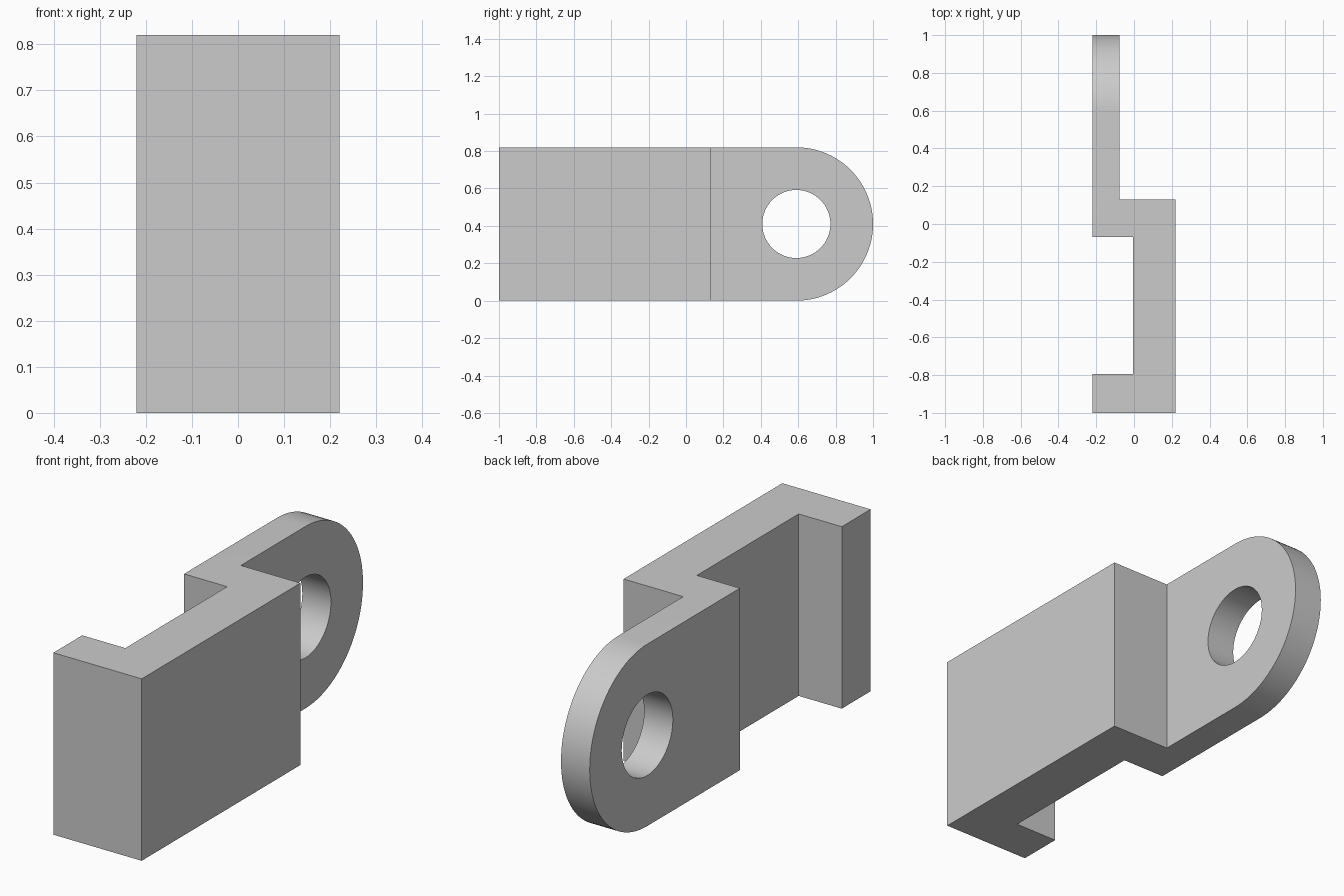
import bpy, bmesh
from math import sin, cos, pi, radians
from mathutils import Vector

cube = bpy.data.objects.get("Cube")
if cube:
    bpy.data.objects.remove(cube, do_unlink=True)

HEIGHT = 0.82
RADIUS = HEIGHT / 2
EYE_Y = 1 - RADIUS
HOLE_RADIUS = 0.182


def prism(name, outline, direction):
    """Extrude a closed outline of 3D points along a direction."""
    bm = bmesh.new()
    face = bm.faces.new([bm.verts.new(p) for p in outline])
    extruded = bmesh.ops.extrude_face_region(bm, geom=[face])["geom"]
    verts = [v for v in extruded if isinstance(v, bmesh.types.BMVert)]
    bmesh.ops.translate(bm, verts=verts, vec=Vector(direction))
    bmesh.ops.recalc_face_normals(bm, faces=bm.faces)
    mesh = bpy.data.meshes.new(name)
    bm.to_mesh(mesh)
    bm.free()
    obj = bpy.data.objects.new(name, mesh)
    bpy.context.collection.objects.link(obj)
    return obj


def arc(x, radius, start, end, steps):
    """Points of an arc around the eye centre, in a plane of constant x."""
    angles = [start + (end - start) * i / steps for i in range(steps + 1)]
    return [(x, EYE_Y + radius * cos(a), RADIUS + radius * sin(a)) for a in angles]


def apply_boolean(target, cutter, operation):
    cutter.hide_render = True
    mod = target.modifiers.new(operation.title(), "BOOLEAN")
    mod.operation = operation
    mod.solver = "EXACT"
    mod.object = cutter
    bpy.context.view_layer.objects.active = target
    bpy.ops.object.modifier_apply(modifier=mod.name)
    bpy.data.objects.remove(cutter, do_unlink=True)


# Stepped plan of foot, web, step and lug, oversized where it gets trimmed
plan = [(-0.22, -1), (0.22, -1), (0.22, 0.13), (-0.077, 0.13), (-0.077, 1.1),
        (-0.22, 1.1), (-0.22, -0.07), (-0.005, -0.07), (-0.005, -0.795), (-0.22, -0.795)]
bracket = prism("stepped_bracket", [(x, y, -0.1) for x, y in plan], (0, 0, HEIGHT + 0.2))

# Trim to the side silhouette with its round end
side = arc(-0.5, RADIUS, -pi / 2, pi / 2, 48) + [(-0.5, -1.2, HEIGHT), (-0.5, -1.2, 0)]
apply_boolean(bracket, prism("side_trim", side, (1, 0, 0)), "INTERSECT")

# Bore the eye through the lug
hole = arc(-0.5, HOLE_RADIUS, 0, 2 * pi, 64)[:-1]
apply_boolean(bracket, prism("eye_cutter", hole, (1, 0, 0)), "DIFFERENCE")

# Plain grey finish
grey = bpy.data.materials.new("light_grey")
grey.use_nodes = True
colour = (0.6, 0.6, 0.6, 1)
grey.diffuse_color = colour
grey.node_tree.nodes["Principled BSDF"].inputs["Base Color"].default_value = colour
bracket.data.materials.clear()
bracket.data.materials.append(grey)

bpy.ops.object.select_all(action="DESELECT")
bracket.select_set(True)
bpy.context.view_layer.objects.active = bracket
bpy.ops.object.shade_smooth_by_angle(angle=radians(30))
